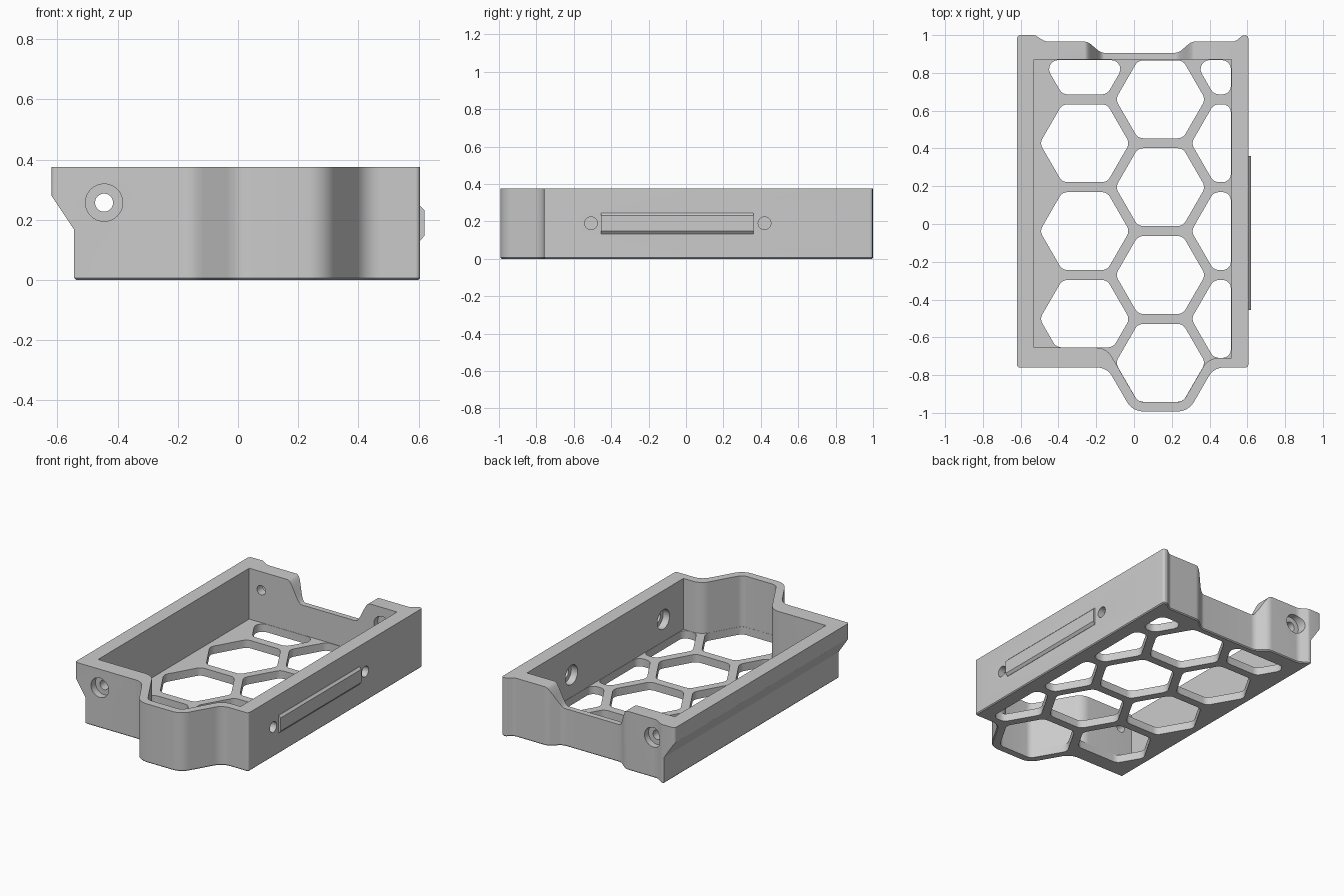
import bpy, bmesh, math
from mathutils import Vector

cube = bpy.data.objects.get("Cube")
if cube:
    bpy.data.objects.remove(cube, do_unlink=True)

grey = bpy.data.materials.new("light grey plastic")
grey.use_nodes = True
grey.diffuse_color = (0.6, 0.6, 0.6, 1)
grey.node_tree.nodes["Principled BSDF"].inputs["Base Color"].default_value = (0.6, 0.6, 0.6, 1)


def rounded(corners, steps=7):
    """Round every (x, y, radius) corner of a polygon."""
    out, n = [], len(corners)
    for i, (x, y, r) in enumerate(corners):
        p = Vector((x, y))
        if r == 0:
            out.append(p)
            continue
        to_prev = Vector(corners[i - 1][:2]) - p
        to_next = Vector(corners[(i + 1) % n][:2]) - p
        room = 0.48 * min(to_prev.length, to_next.length)
        a, b = to_prev.normalized(), to_next.normalized()
        half = a.angle(b) / 2
        t = min(r / math.tan(half), room)
        r = t * math.tan(half)
        centre = p + (a + b).normalized() * (r / math.sin(half))
        v0, v1 = p + a * t - centre, p + b * t - centre
        turn = math.atan2(v0.x * v1.y - v0.y * v1.x, v0.dot(v1))
        for k in range(steps + 1):
            q = turn * k / steps
            c, s = math.cos(q), math.sin(q)
            out.append(centre + Vector((v0.x * c - v0.y * s, v0.x * s + v0.y * c)))
    return out


def prism(name, points, lo, hi, axis="z", chamfer=0):
    """Closed prism with outward normals from a 2D outline along an axis."""
    place = {"z": lambda u, v, t: (u, v, t),
             "y": lambda u, v, t: (u, t, v),
             "x": lambda u, v, t: (t, u, v)}[axis]
    bm = bmesh.new()
    low = [bm.verts.new(place(p[0], p[1], lo)) for p in points]
    top = [bm.verts.new(place(p[0], p[1], hi)) for p in points]
    base = bm.faces.new(low[::-1])
    bm.faces.new(top)
    for i in range(len(low)):
        bm.faces.new((low[i - 1], low[i], top[i], top[i - 1]))
    bm.normal_update()
    if bm.calc_volume(signed=True) < 0:
        bmesh.ops.reverse_faces(bm, faces=bm.faces[:])
        bm.normal_update()
    if chamfer:
        bmesh.ops.bevel(bm, geom=list(base.edges), offset=chamfer, segments=1, affect="EDGES")
    mesh = bpy.data.meshes.new(name)
    bm.to_mesh(mesh)
    bm.free()
    mesh.materials.append(grey)
    obj = bpy.data.objects.new(name, mesh)
    bpy.context.collection.objects.link(obj)
    return obj


def cut(target, cutter):
    """Subtract a cutter from the target and discard it."""
    cutter.hide_render = True
    mod = target.modifiers.new("cut", "BOOLEAN")
    mod.operation, mod.solver, mod.object = "DIFFERENCE", "EXACT", cutter
    bpy.context.view_layer.objects.active = target
    bpy.ops.object.modifier_apply(modifier=mod.name)
    bpy.data.objects.remove(cutter, do_unlink=True)


def circle(u, v, r, n=32):
    return [(u + r * math.cos(math.tau * k / n), v + r * math.sin(math.tau * k / n)) for k in range(n)]


def clip(poly, axis, limit, sign):
    """Keep the part of a polygon on one side of an axis-aligned line."""
    out = []
    for a, b in zip(poly, poly[1:] + poly[:1]):
        da, db = sign * (limit - a[axis]), sign * (limit - b[axis])
        if da >= 0:
            out.append(a)
        if da * db < 0:
            out.append(a.lerp(b, da / (da - db)))
    return out


def hexagon(cx, cy, r):
    return [Vector((cx + r * math.cos(math.pi * k / 3), cy + r * math.sin(math.pi * k / 3))) for k in range(6)]


HEIGHT, FLOOR = 0.375, 0.05
LOBE_X, LOBE_Y = 0.14, -0.735
PITCH_X, PITCH_Y = 0.401, 0.465


def lobe(r, left_y, right_y, fillet, tip):
    """Lower half of a hexagon, with its sides run up to the front walls."""
    h = hexagon(LOBE_X, LOBE_Y, r)
    run = lambda y: (y - LOBE_Y) / math.sqrt(3)
    return [(h[3].x - run(left_y), left_y, fillet), (*h[4], tip),
            (*h[5], tip), (h[0].x + run(right_y), right_y, fillet)]


# Outer body with the bulge at the front and the stepped back wall
outline = [(-0.62, -0.76, 0.015)] + lobe(0.297, -0.76, -0.76, 0.09, 0.1) + [
    (0.605, -0.76, 0.015), (0.605, 0.998, 0.015), (0.575, 0.998, 0.015),
    (0.535, 0.966, 0.04), (0.305, 0.966, 0.06), (0.235, 0.906, 0.06),
    (-0.175, 0.906, 0.06), (-0.245, 0.966, 0.06), (-0.47, 0.966, 0.06),
    (-0.525, 1.0, 0.03), (-0.62, 1.0, 0.02)]
tray = prism("tray_body", rounded(outline), 0, HEIGHT, chamfer=0.006)

# Undercut below the side ledge
cut(tray, prism("undercut", [(-0.8, 0.28), (-0.62, 0.28), (-0.545, 0.168), (-0.545, 0.008),
                             (-0.535, -0.002), (-0.535, -0.1), (-0.8, -0.1)], -1.3, 1.3, "y"))

# Inner cavity
cavity = [(-0.53, -0.655, 0)] + lobe(0.239, -0.655, -0.71, 0.09, 0.05) + [
    (0.515, -0.71, 0), (0.515, 0.87, 0), (-0.53, 0.87, 0)]
cut(tray, prism("cavity", rounded(cavity), FLOOR, 0.6))

# Smooth dip in the back wall
low, steps = 0.24, 12
ease = [(k / steps, (3 - 2 * k / steps) * (k / steps) ** 2) for k in range(steps + 1)]
rise = HEIGHT - low
dip = [(-0.26 + 0.1 * t, HEIGHT - rise * s) for t, s in ease]
dip += [(0.22 + 0.1 * t, low + rise * s) for t, s in ease]
cut(tray, prism("dip", dip + [(0.32, 0.6), (-0.26, 0.6)], 0.8, 1.2, "y"))

# Honeycomb floor openings, trimmed at the walls
for column in (-1, 0, 1):
    for row in range(4):
        cy = LOBE_Y + PITCH_Y * (row + 0.5 * abs(column))
        poly = hexagon(LOBE_X + PITCH_X * column, cy, 0.238)
        poly = clip(clip(poly, 0, 0.513, 1), 1, 0.868, 1)
        if column < 0:
            poly = clip(poly, 1, -0.653, -1)
        cut(tray, prism("opening", rounded([(*p, 0.048) for p in poly], 5), -0.1, FLOOR + 0.01))

# Counterbored screw holes through the front and back walls
SCREW_X, SCREW_Z = -0.445, 0.257
for radius, lo, hi in ((0.03, -1.1, 1.1), (0.062, -0.9, -0.715), (0.062, 0.925, 1.1)):
    cut(tray, prism("bore", circle(SCREW_X, SCREW_Z, radius), lo, hi, "y"))

# Blind recess on the inside of the back wall
cut(tray, prism("recess", circle(0.41, SCREW_Z, 0.06), 0.8, 0.91, "y"))

# Side wall holes, wider on the inside
for y in (-0.508, 0.42):
    cut(tray, prism("bore", circle(y, 0.19, 0.034), 0.45, 0.7, "x"))
    cut(tray, prism("bore", circle(y, 0.19, 0.062), 0.45, 0.56, "x"))

# Chamfered rail on the side wall
rail = prism("side_rail", [(0.6, 0.132), (0.607, 0.132), (0.62, 0.148), (0.62, 0.232),
                           (0.607, 0.245), (0.6, 0.245)], -0.455, 0.36, "y")

# Smooth shading with crisp edges
for obj in (tray, rail):
    bpy.ops.object.select_all(action="DESELECT")
    obj.select_set(True)
    bpy.context.view_layer.objects.active = obj
    bpy.ops.object.shade_smooth_by_angle(angle=math.radians(30))
